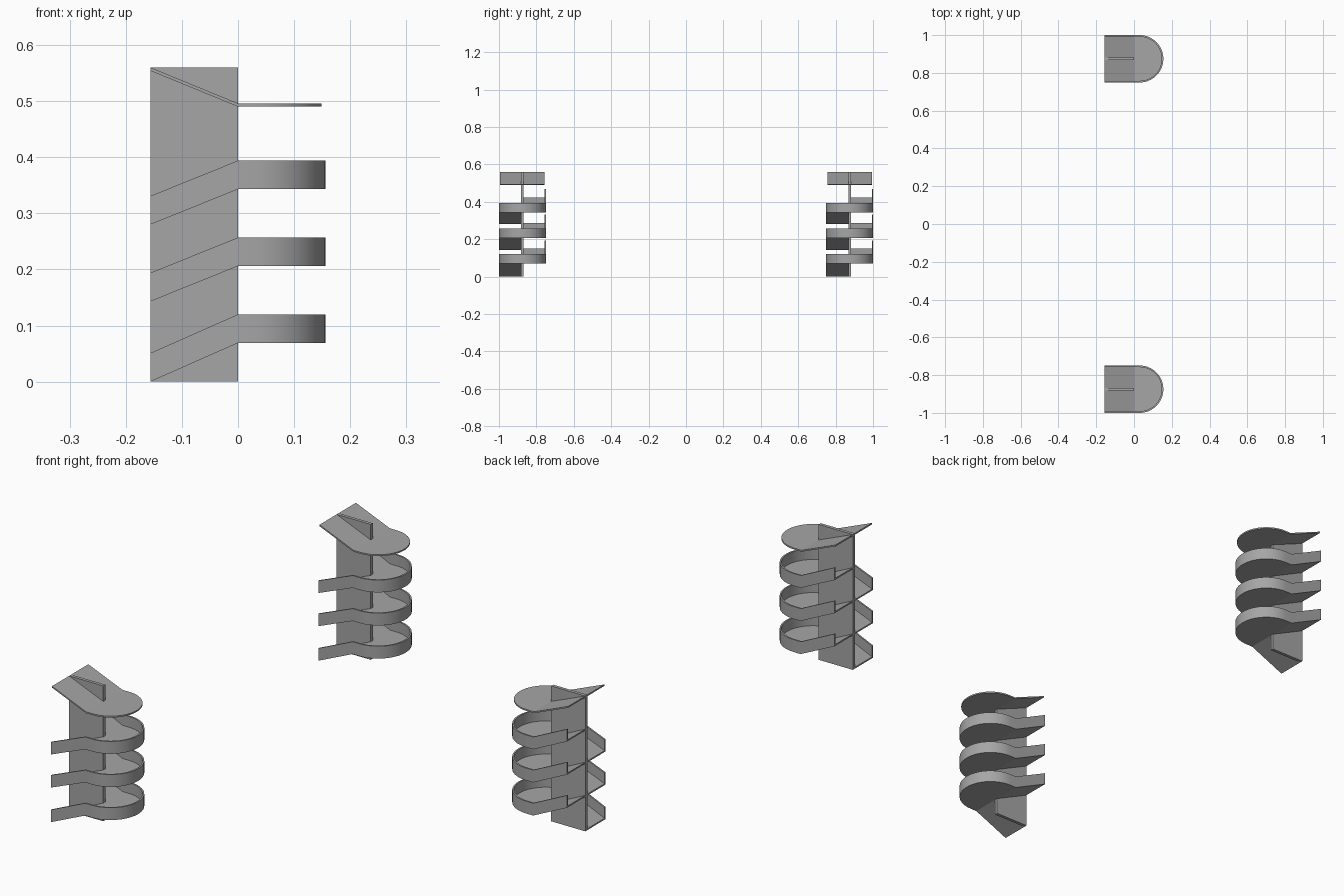
import bpy, bmesh, math

if "Cube" in bpy.data.objects:
    bpy.data.objects.remove(bpy.data.objects["Cube"])

L, S, R = 0.156, 0.03, 0.1255      # ramp length, straight landing part, outer radius
T, FLOOR, BAND_H = 0.0065, 0.006, 0.051
RI = R - T
CENTRE_Y = 1.0 - R
TOP = 0.56

grey = bpy.data.materials.new("concrete_grey")
grey.diffuse_color = (0.38, 0.38, 0.38, 1)
grey.use_nodes = True
grey.node_tree.nodes["Principled BSDF"].inputs["Base Color"].default_value = grey.diffuse_color


def finish(bm, name, cy):
    bmesh.ops.recalc_face_normals(bm, faces=bm.faces)
    me = bpy.data.meshes.new(name)
    bm.to_mesh(me)
    bm.free()
    me.materials.append(grey)
    ob = bpy.data.objects.new(name, me)
    ob.location.y = cy
    bpy.context.collection.objects.link(ob)
    bpy.ops.object.select_all(action='DESELECT')
    ob.select_set(True)
    bpy.context.view_layer.objects.active = ob
    bpy.ops.object.shade_smooth_by_angle(angle=math.radians(20))
    return ob


def arc(r, n=32):
    """Half circle at the landing end, from the front side to the back."""
    return [(S + r * math.cos(a), r * math.sin(a))
            for a in (-math.pi / 2 + math.pi * i / n for i in range(n + 1))]


def u_path(r, z0, z1, z2):
    """Ramp up, round the landing, ramp up again."""
    pts = [(-L, -r, z0), (0, -r, z1)]
    pts += [(x, y, z1) for x, y in arc(r)]
    return pts + [(0, r, z1), (-L, r, z2)]


def floor(name, cy, r, z0, z1, z2):
    """Front ramp, rounded landing and back ramp as one slab."""
    bm = bmesh.new()
    panels = [
        [(-L, -r, z0), (0, -r, z1), (0, 0, z1), (-L, 0, z0)],
        [(0, 0, z1), (0, -r, z1)] + [(x, y, z1) for x, y in arc(r)] + [(0, r, z1)],
        [(0, 0, z1), (0, r, z1), (-L, r, z2), (-L, 0, z2)],
    ]
    for p in panels:
        bm.faces.new([bm.verts.new(c) for c in p])
    bmesh.ops.remove_doubles(bm, verts=bm.verts, dist=1e-5)
    ext = bmesh.ops.extrude_face_region(bm, geom=bm.faces[:], use_keep_orig=True)
    for v in ext["geom"]:
        if isinstance(v, bmesh.types.BMVert):
            v.co.z += FLOOR
    finish(bm, name, cy)


def parapet(name, cy, z0, z1, z2):
    """Thin upright band following the outside of the ramp."""
    bm = bmesh.new()
    rings = []
    for o, i in zip(u_path(R, z0, z1, z2), u_path(RI, z0, z1, z2)):
        rings.append([bm.verts.new(c) for c in (
            o, (o[0], o[1], o[2] + BAND_H), (i[0], i[1], i[2] + BAND_H), i)])
    for a, b in zip(rings, rings[1:]):
        for k in range(4):
            m = (k + 1) % 4
            bm.faces.new((a[k], a[m], b[m], b[k]))
    bm.faces.new(rings[0])
    bm.faces.new(rings[-1])
    finish(bm, name, cy)


def centre_wall(cy):
    bm = bmesh.new()
    bmesh.ops.create_cube(bm, size=1)
    for v in bm.verts:
        v.co.x = (v.co.x - 0.5) * L
        v.co.y *= 0.0135
        v.co.z = (v.co.z + 0.5) * TOP
    finish(bm, "centre_wall", cy)


# start, landing and end height of each turn
turns = [(0.0, 0.069, 0.143), (0.143, 0.206, 0.280), (0.280, 0.343, 0.417)]

for cy in (-CENTRE_Y, CENTRE_Y):
    centre_wall(cy)
    for t in turns:
        floor("ramp_floor", cy, RI, *t)
        parapet("ramp_parapet", cy, *t)
    # roof: flat rounded end with a slope rising to the left
    floor("roof", cy, RI, TOP - FLOOR, 0.490, TOP - FLOOR)
